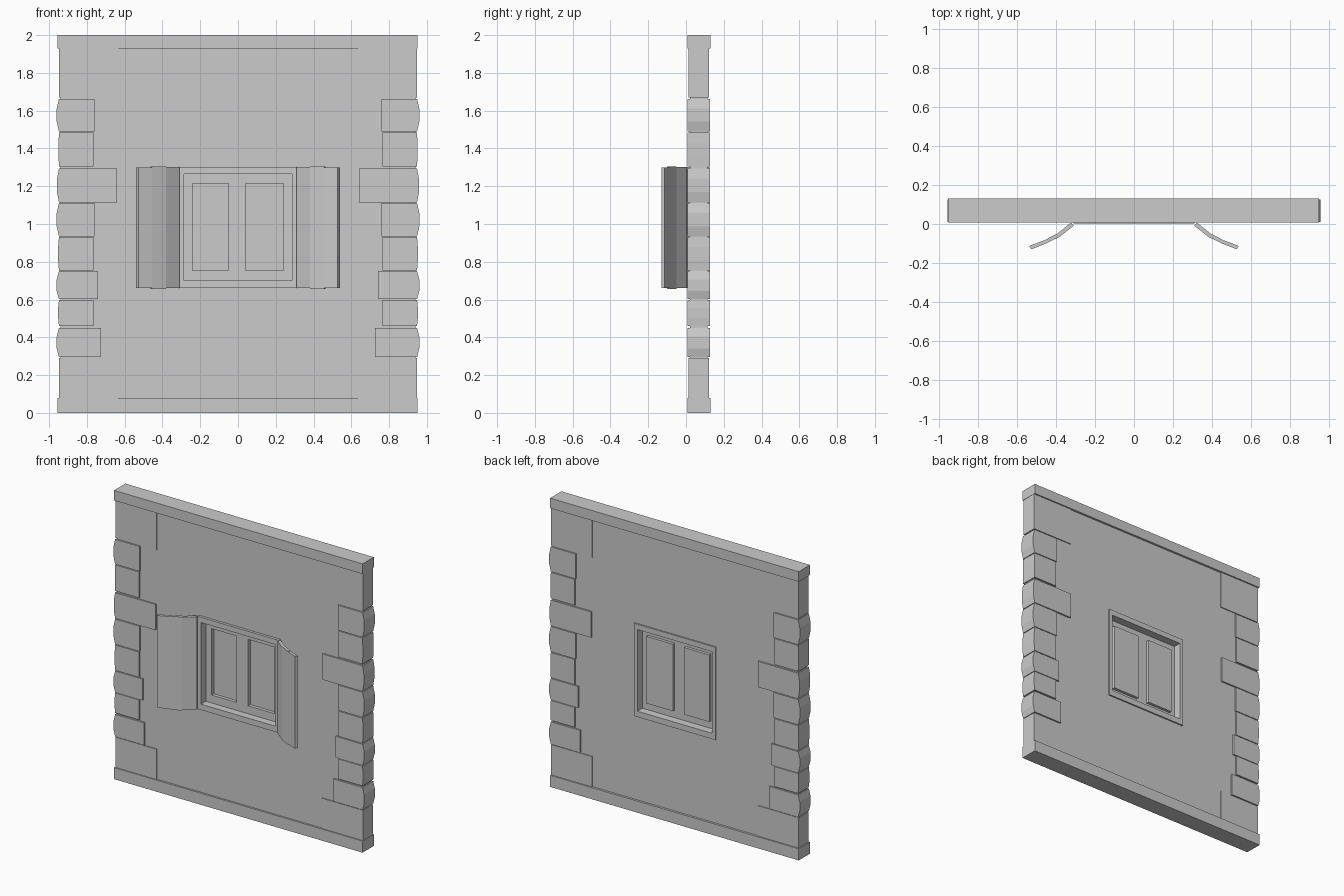
import bpy, bmesh

if "Cube" in bpy.data.objects:
    bpy.data.objects.remove(bpy.data.objects["Cube"])

def prism(name, pts, place, lo, hi):
    """Extrude a 2D outline between lo and hi; place(a, b, d) gives the 3D point."""
    bm = bmesh.new()
    v0 = [bm.verts.new(place(a, b, lo)) for a, b in pts]
    v1 = [bm.verts.new(place(a, b, hi)) for a, b in pts]
    n = len(pts)
    bm.faces.new(v0)
    bm.faces.new(v1[::-1])
    for i in range(n):
        j = (i + 1) % n
        bm.faces.new((v0[i], v0[j], v1[j], v1[i]))
    return finish(name, bm)

def finish(name, bm):
    bmesh.ops.recalc_face_normals(bm, faces=bm.faces)
    me = bpy.data.meshes.new(name)
    bm.to_mesh(me)
    bm.free()
    ob = bpy.data.objects.new(name, me)
    bpy.context.collection.objects.link(ob)
    return ob

def xz(a, b, d):
    return (a, d, b)

def rect(x0, x1, z0, z1):
    return [(x0, z0), (x1, z0), (x1, z1), (x0, z1)]

def box(name, x0, x1, y0, y1, z0, z1):
    return prism(name, rect(x0, x1, z0, z1), xz, y0, y1)

def ring(name, outer, inner, y0, y1):
    """Rectangular slab with a rectangular hole."""
    bm = bmesh.new()
    loops = [[bm.verts.new((x, y, z)) for x, z in rect(*r)]
             for r, y in ((outer, y0), (inner, y0), (inner, y1), (outer, y1))]
    for k in range(4):
        a, b = loops[k], loops[(k + 1) % 4]
        for i in range(4):
            j = (i + 1) % 4
            bm.faces.new((a[i], a[j], b[j], b[i]))
    return finish(name, bm)

# Plaster wall with window hole
ring("wall_panel", (-0.94, 0.94, 0.04, 1.96), (-0.305, 0.305, 0.665, 1.30), 0.02, 0.115)

# Base and top bands
box("base_band", -0.955, 0.95, 0.007, 0.13, 0, 0.08)
box("top_band", -0.955, 0.95, 0.007, 0.13, 1.93, 2.0)

# Corner stones: bottom, top, inner |x|, bulge of the outer end
stones = [
    (0.05, 0.29, 0.635, 0), (0.295, 0.45, 0.725, 0.012), (0.46, 0.598, 0.765, 0.004),
    (0.602, 0.75, 0.74, 0.012), (0.755, 0.93, 0.765, 0.004), (0.935, 1.11, 0.76, 0.012),
    (1.115, 1.293, 0.64, 0.01), (1.305, 1.485, 0.765, 0.002), (1.49, 1.662, 0.76, 0.012),
    (1.67, 1.95, 0.635, 0)]
for side in (-1, 1):
    for z0, z1, xi, bulge in stones:
        h = z1 - z0
        big = bulge == 0
        xo = 0.948
        pts = [(xi, z0), (xo, z0), (xo + bulge, z0 + 0.3 * h),
               (xo + bulge, z0 + 0.7 * h), (xo, z1), (xi, z1)]
        if big:
            pts = rect(xi, xo, z0, z1)
        y0, y1 = (0.014, 0.121) if big else (0.009, 0.126)
        prism("corner_stone", [(side * x, z) for x, z in pts], xz, y0, y1)

# Window frame, sash and panes (panes set back from the front, proud at the back)
ring("window_frame", (-0.312, 0.312, 0.66, 1.302), (-0.285, 0.285, 0.70, 1.265), 0.002, 0.125)
panes = [(-0.24, -0.05), (0.04, 0.24)]
for i, (x0, x1, z0, z1) in enumerate([
        (-0.29, -0.24, 0.69, 1.27), (-0.05, 0.04, 0.69, 1.27), (0.24, 0.29, 0.69, 1.27),
        (-0.24, -0.05, 0.69, 0.755), (-0.24, -0.05, 1.215, 1.27),
        (0.04, 0.24, 0.69, 0.755), (0.04, 0.24, 1.215, 1.27)]):
    box("sash_bar", x0, x1, 0.055, 0.07, z0, z1)
for x0, x1 in panes:
    box("window_pane", x0, x1, 0.078, 0.09, 0.755, 1.215)
    ring("pane_rim", (x0 - 0.002, x1 + 0.002, 0.753, 1.217), (x0, x1, 0.755, 1.215), 0.06, 0.09)

# Curved shutters, three planks each
back = [(0.325, 0.006), (0.395, -0.05), (0.462, -0.084), (0.539, -0.113)]
front = [(0.309, -0.008), (0.382, -0.066), (0.454, -0.101), (0.528, -0.13)]
ends = [(0.66, 1.302), (0.656, 1.304), (0.661, 1.30)]
for side in (-1, 1):
    for i, (z0, z1) in enumerate(ends):
        pts = [back[i], back[i + 1], front[i + 1], front[i]]
        prism("shutter_plank", [(side * x, y) for x, y in pts],
              lambda a, b, d: (a, b, d), z0, z1)
